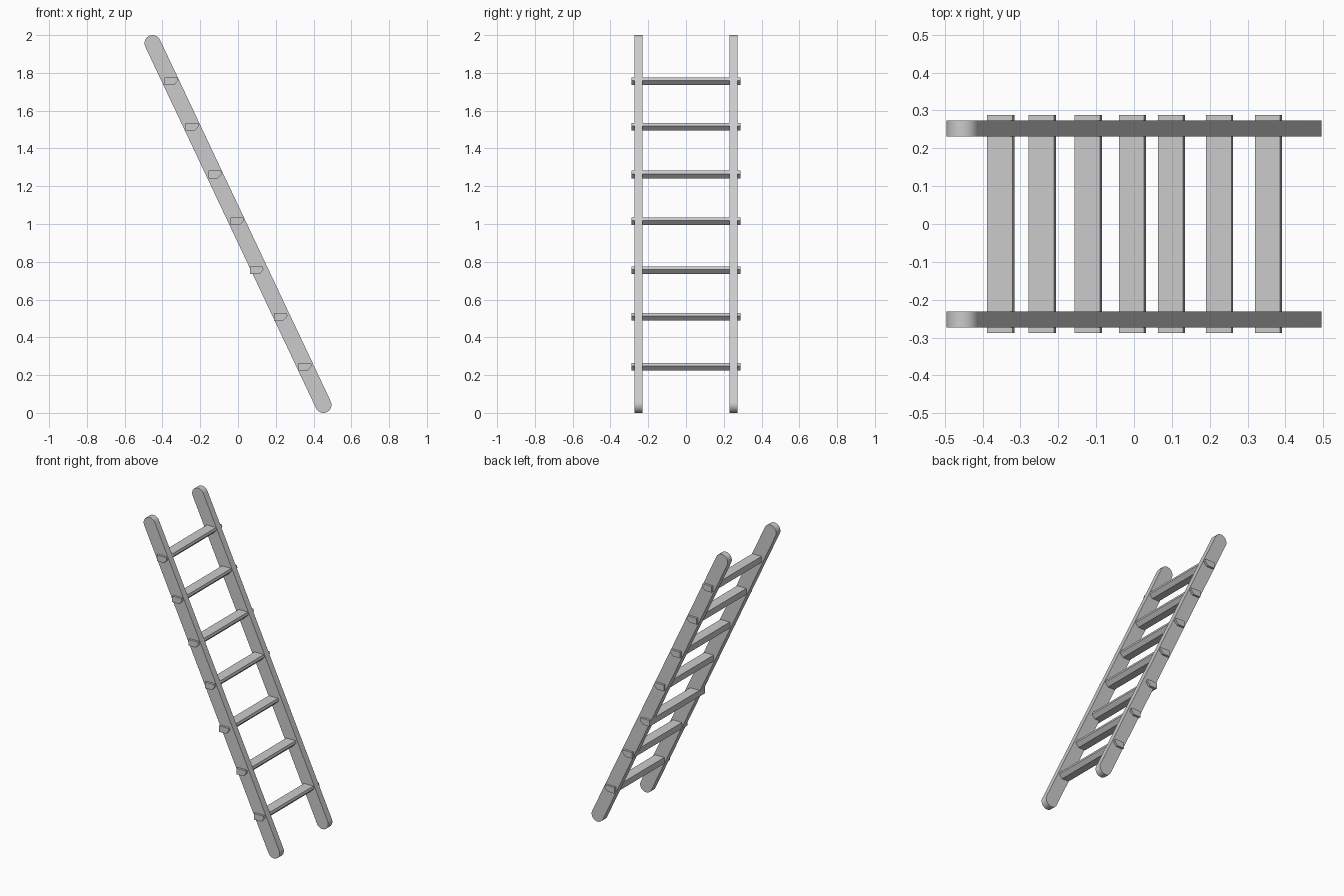
import bpy, bmesh, math

if "Cube" in bpy.data.objects:
    bpy.data.objects.remove(bpy.data.objects["Cube"])


def extrude_profile(name, pts, y0, y1):
    """Prism from an (x, z) outline swept along y."""
    bm = bmesh.new()
    face = bm.faces.new([bm.verts.new((x, y0, z)) for x, z in pts])
    ext = bmesh.ops.extrude_face_region(bm, geom=[face])
    verts = [v for v in ext["geom"] if isinstance(v, bmesh.types.BMVert)]
    bmesh.ops.translate(bm, verts=verts, vec=(0, y1 - y0, 0))
    bmesh.ops.recalc_face_normals(bm, faces=bm.faces)
    mesh = bpy.data.meshes.new(name)
    bm.to_mesh(mesh)
    bm.free()
    obj = bpy.data.objects.new(name, mesh)
    bpy.context.collection.objects.link(obj)
    return obj


# Slanted side rails with rounded ends
R, CX, CZ, SEGS = 0.043, 0.452, 0.957, 14
lean = math.atan2(CX, CZ)
outline = []
for sign, start in ((-1, lean), (1, lean + math.pi)):
    for i in range(SEGS + 1):
        a = start + math.pi * i / SEGS
        outline.append((sign * CX + R * math.cos(a),
                        1 - sign * CZ + R * math.sin(a)))

for side, y in (("left", -0.252), ("right", 0.252)):
    rail = extrude_profile(f"{side}_rail", outline, y - 0.0215, y + 0.0215)
    bpy.ops.object.select_all(action='DESELECT')
    rail.select_set(True)
    bpy.context.view_layer.objects.active = rail
    bpy.ops.object.shade_smooth_by_angle(angle=math.radians(30))

# Flat treads with a chamfered front, poking through the rails
TREAD = [(-0.036, 0.020), (0.031, 0.020), (0.036, 0.004),
         (0.014, -0.020), (-0.036, -0.020)]
CENTRES = [(-0.352, 1.756), (-0.242, 1.516), (-0.121, 1.262), (-0.004, 1.014),
           (0.099, 0.754), (0.226, 0.509), (0.355, 0.245)]
for i, (cx, cz) in enumerate(reversed(CENTRES), 1):
    extrude_profile(f"rung_{i}", [(cx + x, cz + z) for x, z in TREAD],
                    -0.288, 0.288)
